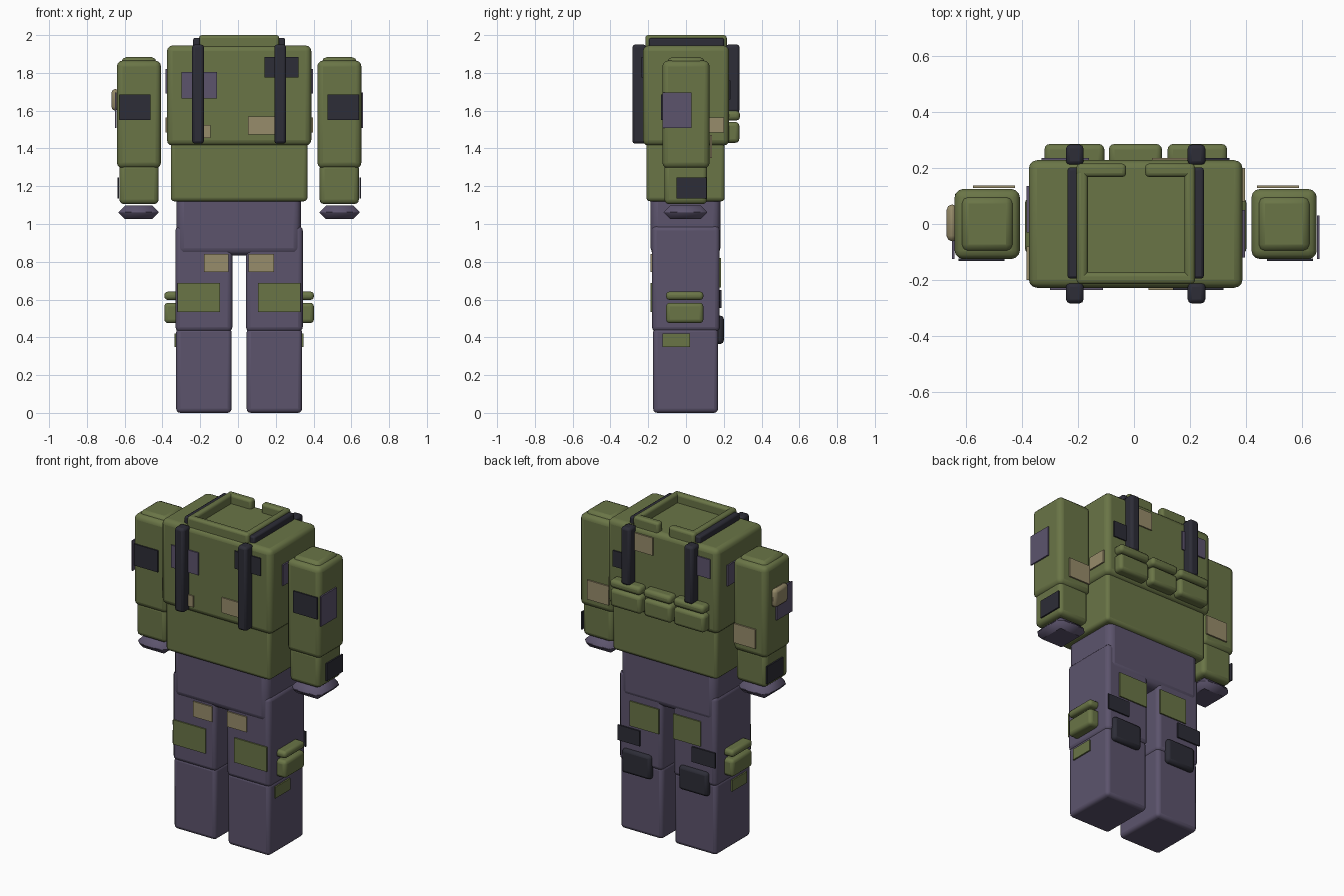
import bpy, bmesh
from mathutils import Vector

if "Cube" in bpy.data.objects:
    bpy.data.objects.remove(bpy.data.objects["Cube"])

CX = 0.006  # symmetry plane of the figure


def material(name, rgb):
    m = bpy.data.materials.new(name)
    m.diffuse_color = (*rgb, 1)
    m.use_nodes = True
    m.node_tree.nodes["Principled BSDF"].inputs["Base Color"].default_value = m.diffuse_color
    return m


GREEN = material("olive_green", (0.144, 0.178, 0.062))
PURPLE = material("dusky_purple", (0.107, 0.088, 0.152))
BLACK = material("charcoal", (0.026, 0.026, 0.038))
TAN = material("tan", (0.310, 0.262, 0.145))


def box(name, x, y, z, mat, bevel=0.0, seg=3):
    """Box from (min, max) ranges, with optional rounded edges."""
    mid = Vector([(a + b) / 2 for a, b in (x, y, z)])
    size = [abs(b - a) for a, b in (x, y, z)]
    bm = bmesh.new()
    bmesh.ops.create_cube(bm, size=1)
    bmesh.ops.scale(bm, vec=size, verts=bm.verts)
    me = bpy.data.meshes.new(name)
    bm.to_mesh(me)
    bm.free()
    me.materials.append(mat)
    ob = bpy.data.objects.new(name, me)
    ob.location = mid
    bpy.context.collection.objects.link(ob)
    if bevel:
        mod = ob.modifiers.new("rounded_edges", 'BEVEL')
        mod.width = bevel
        mod.segments = seg
        bpy.context.view_layer.objects.active = ob
        ob.select_set(True)
        bpy.ops.object.shade_smooth_by_angle()
        ob.select_set(False)
    return ob


def pair(name, x, *args, **kw):
    """Right part plus its mirrored left twin."""
    box("right_" + name, x, *args, **kw)
    box("left_" + name, (2 * CX - x[1], 2 * CX - x[0]), *args, **kw)


# Torso
box("vest", (-0.376, 0.388), (-0.228, 0.228), (1.415, 1.945), GREEN, 0.03)
box("belly", (-0.356, 0.368), (-0.21, 0.205), (1.12, 1.46), GREEN, 0.02)
box("pelvis", (-0.325, 0.333), (-0.187, 0.182), (0.833, 1.16), PURPLE, 0.04)

# Collar rim, open at the back
CZ = (1.92, 2.0)
box("collar_left", (-0.205, -0.165), (-0.212, 0.213), CZ, GREEN, 0.015)
box("collar_right", (0.18, 0.218), (-0.212, 0.213), CZ, GREEN, 0.015)
box("collar_front", (-0.205, 0.218), (-0.215, -0.172), CZ, GREEN, 0.015)
pair("collar_back", (0.04, 0.218), (0.168, 0.216), CZ, GREEN, 0.015)

# Shoulder straps: top, front and back runs
pair("strap_top", (0.21, 0.25), (-0.195, 0.202), (1.92, 1.985), BLACK, 0.01, 2)
pair("strap_front", (0.192, 0.255), (-0.284, -0.21), (1.425, 1.95), BLACK, 0.015, 2)
pair("strap_back", (0.192, 0.255), (0.21, 0.284), (1.59, 1.95), BLACK, 0.015, 2)

# Three pouches across the back, each with a flap
for i, x in enumerate([(-0.32, -0.106), (-0.09, 0.1), (0.12, 0.333)]):
    box(f"back_pouch_{i}", x, (0.2, 0.282), (1.43, 1.54), GREEN, 0.02)
    box(f"back_pouch_flap_{i}", x, (0.2, 0.286), (1.548, 1.6), GREEN, 0.02)

# Arms
pair("upper_arm", (0.42, 0.653), (-0.125, 0.125), (1.295, 1.865), GREEN, 0.03)
pair("shoulder_cap", (0.444, 0.629), (-0.098, 0.098), (1.83, 1.883), GREEN, 0.025, 2)
pair("forearm", (0.432, 0.64), (-0.114, 0.112), (1.105, 1.32), GREEN, 0.025)
pair("hand", (0.432, 0.644), (-0.118, 0.112), (1.026, 1.098), PURPLE, 0.034, 1)

# Legs
pair("thigh", (0.042, 0.343), (-0.18, 0.178), (0.43, 0.99), PURPLE, 0.025)
pair("shin", (0.046, 0.339), (-0.174, 0.17), (0.0, 0.45), PURPLE, 0.022)

# Hip-side leg pouches and rear calf pads
pair("leg_pouch", (0.32, 0.402), (-0.105, 0.092), (0.475, 0.583), GREEN, 0.02)
pair("leg_pouch_flap", (0.32, 0.402), (-0.105, 0.092), (0.598, 0.642), GREEN, 0.018)
box("right_calf_pad", (0.11, 0.31), (0.15, 0.2), (0.365, 0.515), BLACK, 0.018, 2)
box("left_calf_pad", (-0.285, -0.085), (0.15, 0.2), (0.365, 0.515), BLACK, 0.018, 2)
box("left_arm_pouch", (-0.67, -0.63), (-0.062, 0.07), (1.6, 1.715), TAN, 0.02, 2)


def patch_y(name, x, y, z, mat):
    """Thin plate on a front or back face; y is its outer face."""
    s = -0.009 if y > 0 else 0.009
    box(name, x, sorted((y, y + s)), z, mat)


def patch_x(name, x, y, z, mat):
    """Thin plate on a side face; x is its outer face."""
    s = -0.009 if x > 0 else 0.009
    box(name, sorted((x, x + s)), y, z, mat)


# Vest patches
patch_y("chest_patch_purple", (-0.3, -0.11), -0.236, (1.665, 1.805), PURPLE)
patch_y("chest_patch_black", (0.14, 0.32), -0.236, (1.775, 1.885), BLACK)
patch_y("chest_patch_tan", (0.052, 0.235), -0.236, (1.475, 1.57), TAN)
patch_y("chest_patch_small", (-0.235, -0.145), -0.236, (1.455, 1.525), TAN)
patch_y("back_patch_purple", (-0.33, -0.16), 0.236, (1.76, 1.88), PURPLE)
patch_y("back_patch_tan", (0.065, 0.23), 0.236, (1.8, 1.91), TAN)
patch_y("back_patch_black", (0.2, 0.342), 0.236, (1.66, 1.76), BLACK)
patch_x("right_side_patch_purple", 0.397, (-0.12, 0.05), (1.69, 1.82), PURPLE)
patch_x("right_side_patch_tan", 0.397, (0.08, 0.2), (1.485, 1.565), TAN)
patch_x("left_side_patch_purple", -0.385, (-0.03, 0.135), (1.69, 1.82), PURPLE)
patch_x("left_side_patch_tan", -0.385, (-0.2, -0.08), (1.485, 1.565), TAN)

# Arm patches
patch_y("right_arm_front_patch", (0.475, 0.64), -0.133, (1.55, 1.685), BLACK)
patch_y("left_arm_front_patch", (-0.628, -0.463), -0.133, (1.55, 1.685), BLACK)
patch_y("right_arm_back_patch", (0.44, 0.59), 0.137, (1.35, 1.47), TAN)
patch_y("left_arm_back_patch", (-0.575, -0.425), 0.137, (1.35, 1.47), TAN)
for side, s in (("right", 1), ("left", -1)):
    patch_x(side + "_arm_patch", CX + s * 0.657, (-0.125, 0.03), (1.508, 1.695), PURPLE)
    patch_x(side + "_wrist_patch", CX + s * 0.645, (-0.05, 0.108), (1.135, 1.245), BLACK)
    patch_x(side + "_shin_patch", CX + s * 0.342, (-0.125, 0.02), (0.35, 0.42), GREEN)

# Leg patches
patch_y("right_thigh_patch", (0.055, 0.19), -0.188, (0.745, 0.84), TAN)
patch_y("left_thigh_patch", (-0.18, -0.05), -0.188, (0.745, 0.84), TAN)
patch_y("right_knee_patch", (0.105, 0.33), -0.188, (0.535, 0.688), GREEN)
patch_y("left_knee_patch", (-0.32, -0.095), -0.188, (0.535, 0.688), GREEN)
patch_y("right_seat_patch", (0.06, 0.26), 0.186, (0.665, 0.82), GREEN)
patch_y("left_seat_patch", (-0.23, -0.04), 0.186, (0.665, 0.82), GREEN)
patch_y("right_thigh_back_patch", (0.19, 0.343), 0.187, (0.555, 0.65), BLACK)
patch_y("left_thigh_back_patch", (-0.331, -0.17), 0.187, (0.555, 0.65), BLACK)
